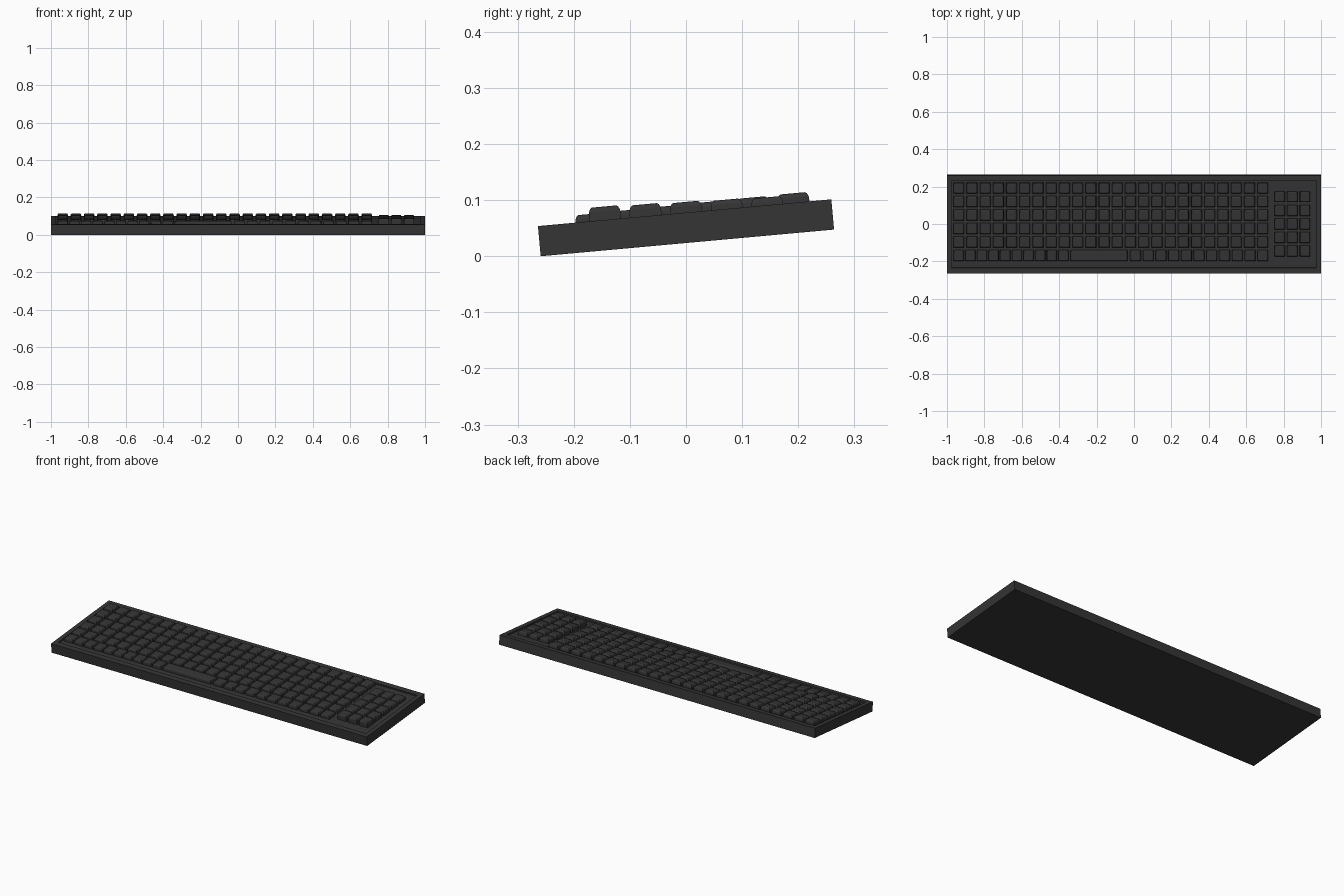
import bpy, bmesh, math
from mathutils import Matrix

if "Cube" in bpy.data.objects:
    bpy.data.objects.remove(bpy.data.objects["Cube"])

TILT = math.radians(5.2)
HALF_X, HALF_Y, HALF_Z = 1.0, 0.2625, 0.027
RECESS = 0.008
FLOOR = HALF_Z - RECESS
POSE = Matrix.Translation((0, 0, 0.0507)) @ Matrix.Rotation(TILT, 4, 'X')

plastic = bpy.data.materials.new("dark_plastic")
plastic.diffuse_color = (0.035, 0.035, 0.035, 1)
plastic.use_nodes = True
plastic.node_tree.nodes["Principled BSDF"].inputs["Base Color"].default_value = plastic.diffuse_color


def finish(bm, name):
    """Tilt the flat-built part into place and make it an object."""
    bmesh.ops.recalc_face_normals(bm, faces=bm.faces)
    bm.transform(POSE)
    me = bpy.data.meshes.new(name)
    bm.to_mesh(me)
    bm.free()
    me.materials.append(plastic)
    ob = bpy.data.objects.new(name, me)
    bpy.context.collection.objects.link(ob)
    return ob


def ring_stack(bm, cx, cy, rings):
    """Closed solid from stacked rectangles (half x, half y, z)."""
    loops = [[bm.verts.new((cx + sx * hx, cy + sy * hy, z))
              for sx, sy in ((-1, -1), (1, -1), (1, 1), (-1, 1))]
             for hx, hy, z in rings]
    for a, b in zip(loops, loops[1:]):
        for i in range(4):
            j = (i + 1) % 4
            bm.faces.new((a[i], a[j], b[j], b[i]))
    bm.faces.new(loops[0][::-1])
    bm.faces.new(loops[-1])


def key(bm, cx, cy, w, d, rise):
    """Tapered key cap with a chamfered top; rise is above the case rim."""
    top = HALF_Z + rise
    hx, hy = w / 2, d / 2
    ring_stack(bm, cx, cy, [(hx, hy, FLOOR - 0.001),
                            (hx - 0.001, hy - 0.001, top - 0.008),
                            (hx - 0.004, hy - 0.004, top - 0.002),
                            (hx - 0.007, hy - 0.007, top)])


def spread(first, last, n):
    return [first + (last - first) * i / (n - 1) for i in range(n)]


# Case with a shallow recessed tray
bm = bmesh.new()
ring_stack(bm, 0, 0, [(HALF_X, HALF_Y, -HALF_Z),
                      (HALF_X, HALF_Y, HALF_Z),
                      (HALF_X - 0.025, HALF_Y - 0.03, HALF_Z),
                      (HALF_X - 0.025, HALF_Y - 0.03, FLOOR)])
finish(bm, "case")

# Main key block: five full rows
rows = spread(-0.167, 0.195, 6)
rises = spread(0.013, 0.017, 6)
for r in range(1, 6):
    bm = bmesh.new()
    for x in spread(-0.937, 0.688, 24):
        key(bm, x, rows[r], 0.058, 0.058, rises[r])
    finish(bm, f"key_row_{r}")

# Bottom row: narrower keys either side of the space bar
bm = bmesh.new()
for x in spread(-0.937, -0.377, 10):
    key(bm, x, rows[0], 0.055, 0.058, rises[0])
for x in spread(0.008, 0.688, 11):
    key(bm, x, rows[0], 0.058, 0.058, rises[0])
finish(bm, "bottom_key_row")
bm = bmesh.new()
key(bm, -0.187, rows[0], 0.305, 0.058, rises[0])
finish(bm, "space_bar")

# Number pad, tilted slightly flatter than the case
bm = bmesh.new()
for y, rise in zip(spread(-0.142, 0.148, 5), spread(0.024, 0.014, 5)):
    for x in spread(0.779, 0.914, 3):
        key(bm, x, y, 0.056, 0.058, rise)
finish(bm, "number_pad")
